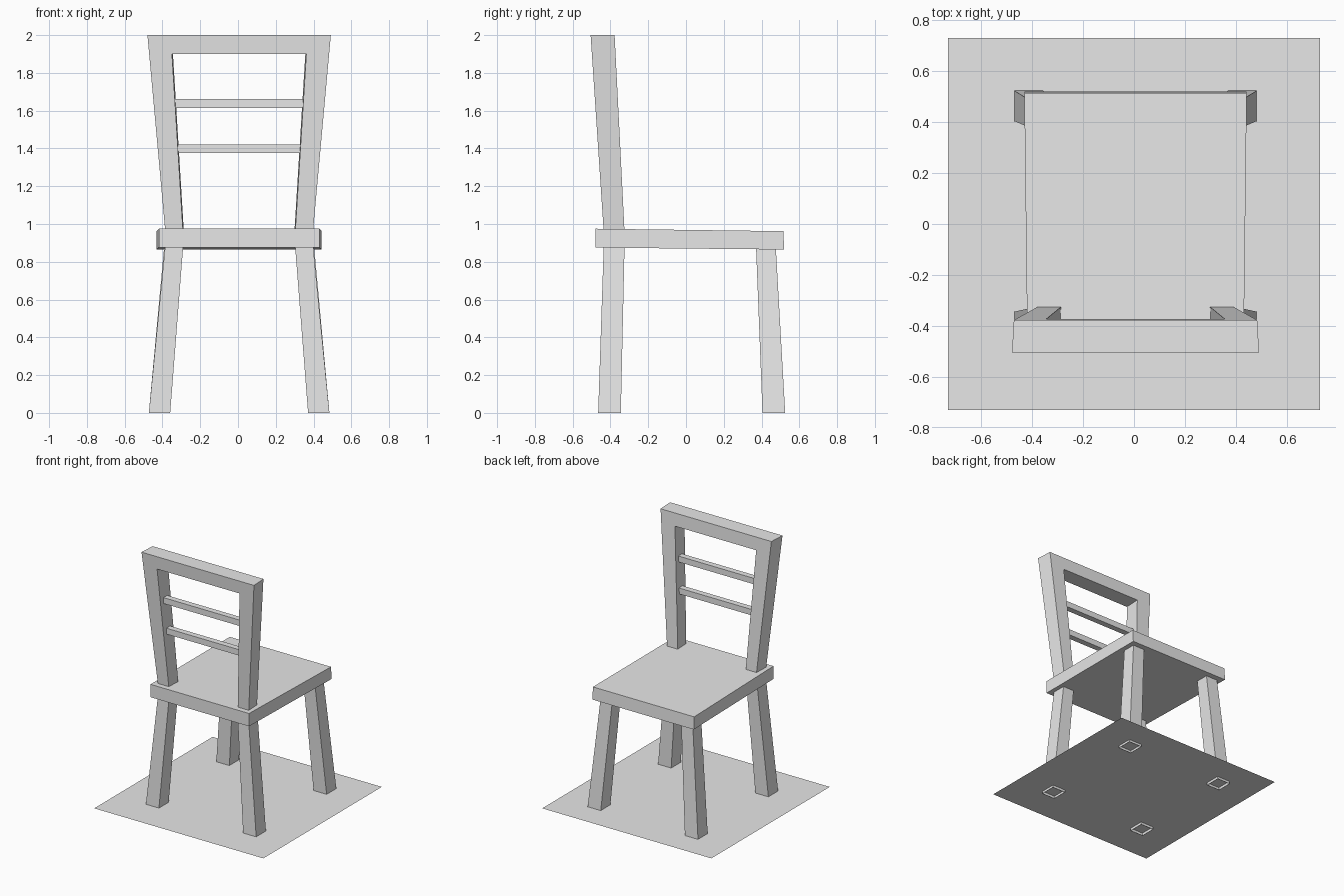
import bpy
import bmesh

cube = bpy.data.objects.get("Cube")
if cube:
    bpy.data.objects.remove(cube)

# One plain grey for every part
grey = bpy.data.materials.new("plain_grey")
grey.use_nodes = True
grey.diffuse_color = (0.8, 0.8, 0.8, 1)
grey.node_tree.nodes["Principled BSDF"].inputs["Base Color"].default_value = (0.8, 0.8, 0.8, 1)

CX = 0.006  # the chair stands slightly off the centre of the floor


def finish(name, bm):
    bmesh.ops.recalc_face_normals(bm, faces=bm.faces)
    mesh = bpy.data.meshes.new(name)
    bm.to_mesh(mesh)
    bm.free()
    mesh.materials.append(grey)
    obj = bpy.data.objects.new(name, mesh)
    bpy.context.collection.objects.link(obj)
    return obj


def loft(name, first, second, cap_first=True):
    """Join two matching outlines with side walls and end caps."""
    bm = bmesh.new()
    a = [bm.verts.new(p) for p in first]
    b = [bm.verts.new(p) for p in second]
    for i in range(len(a)):
        j = (i + 1) % len(a)
        bm.faces.new((a[i], a[j], b[j], b[i]))
    if cap_first:
        bm.faces.new(a[::-1])
    bm.faces.new(b)
    return finish(name, bm)


def rect(x0, x1, y0, y1, z):
    return [(CX + x, y, z) for x, y in ((x0, y0), (x1, y0), (x1, y1), (x0, y1))]


# Floor sheet, just above the ends of the legs
bm = bmesh.new()
bmesh.ops.create_grid(bm, x_segments=1, y_segments=1, size=0.73)
bmesh.ops.translate(bm, verts=bm.verts, vec=(0, 0, 0.02))
finish("floor", bm)

# Splayed legs, open at the bottom
for side, s in (("left", 1), ("right", -1)):
    loft("backrest_leg_" + side,
         rect(s * 0.365, s * 0.478, -0.465, -0.345, 0),
         rect(s * 0.295, s * 0.39, -0.435, -0.325, 0.9), False)
    loft("seat_edge_leg_" + side,
         rect(s * 0.365, s * 0.478, 0.405, 0.525, 0),
         rect(s * 0.295, s * 0.395, 0.37, 0.474, 0.9), False)

# Seat, wider and a little lower at the open edge
seat_end = [(-1, 0), (1, 0), (1, 1), (-1, 1)]
loft("seat",
     [(CX + s * 0.425, -0.48, 0.975 if t else 0.875) for s, t in seat_end],
     [(CX + s * 0.437, 0.515 if t else 0.52, 0.962 if t else 0.865) for s, t in seat_end])

# Backrest frame: two flared posts and the top rail in one outline
half = [(0.295, 0.95), (0.354, 1.9)]
outer = [(0.483, 2.0), (0.388, 0.95)]
outline = ([(-x, z) for x, z in reversed(outer)] + [(x, z) for x, z in outer]
           + half + [(-x, z) for x, z in reversed(half)])


def lean(z, y_low, y_high):
    return y_low + (y_high - y_low) * (z - 0.95) / 1.05


loft("backrest_frame",
     [(CX + x * 1.005, lean(z, -0.435, -0.505), z) for x, z in outline],
     [(CX + x * 0.99, lean(z, -0.325, -0.378), z) for x, z in outline])

# Slats between the posts
for name, z, w in (("lower_slat", 1.398, 0.34), ("upper_slat", 1.638, 0.355)):
    y = lean(z, -0.38, -0.442)
    loft(name, rect(-w, w, y - 0.023, y + 0.023, z - 0.023),
         rect(-w, w, y - 0.023, y + 0.023, z + 0.023))
